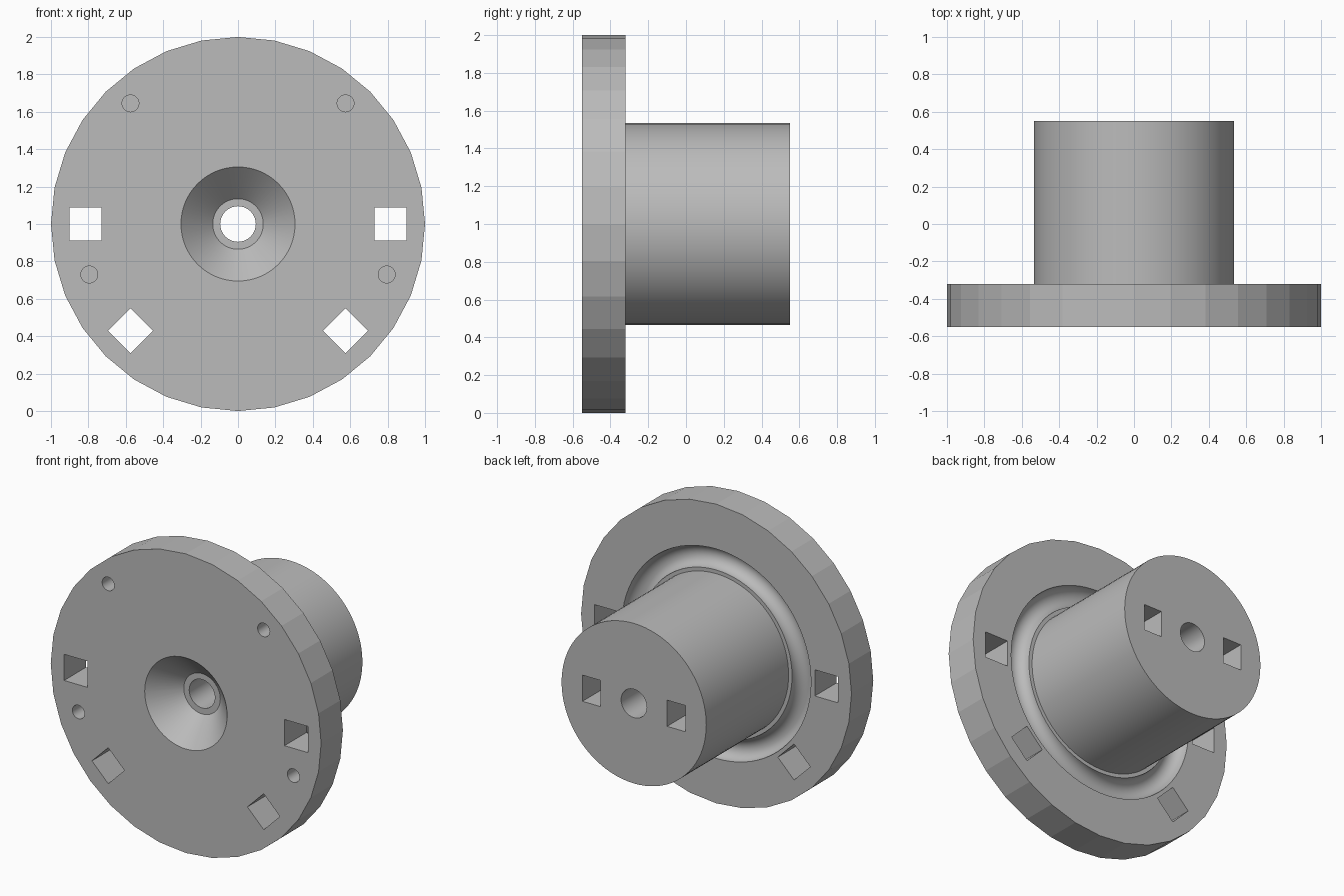
import bpy
from math import pi, radians

cube = bpy.data.objects.get("Cube")
if cube:
    bpy.data.objects.remove(cube)

FRONT, STEP, BACK = -0.55, -0.32, 0.55   # flange front, flange back, hub end
AXIS = 1.0                               # height of the shared axis
SPIN = (pi / 2, 0, 0)                    # turns a primitive's z axis along y

grey = bpy.data.materials.new("light_grey")
grey.use_nodes = True
colour = (0.5, 0.5, 0.5, 1)
grey.diffuse_color = colour
grey.node_tree.nodes["Principled BSDF"].inputs["Base Color"].default_value = colour


def named(name):
    ob = bpy.context.object
    ob.name = name
    return ob


def rod(name, r, y0, y1, x=0, z=AXIS, sides=64, r_end=None):
    """Round bar or cone along y, radius r at y0 and r_end at y1."""
    bpy.ops.mesh.primitive_cone_add(
        vertices=sides, radius1=r if r_end is None else r_end, radius2=r,
        depth=y1 - y0, location=(x, (y0 + y1) / 2, z), rotation=SPIN)
    return named(name)


def slot(name, x, z, width, height, y0, y1, turn=0):
    """Rectangular bar along y."""
    bpy.ops.mesh.primitive_cube_add(size=1, location=(x, (y0 + y1) / 2, z),
                                    rotation=(0, turn, 0))
    ob = named(name)
    ob.scale = (width, y1 - y0, height)
    return ob


def combine(body, tool, operation):
    mod = body.modifiers.new(tool.name, "BOOLEAN")
    mod.object, mod.operation, mod.solver = tool, operation, "EXACT"
    bpy.context.view_layer.objects.active = body
    bpy.ops.object.modifier_apply(modifier=mod.name)
    bpy.data.objects.remove(tool)


# Faceted flange with a smooth hub behind it
body = rod("flanged_hub", 1.0, FRONT, STEP, sides=32)
combine(body, rod("hub", 0.535, STEP - 0.1, BACK, sides=80), "UNION")

cutters = []

# Round groove around the hub on the flange's back
bpy.ops.mesh.primitive_torus_add(
    major_radius=0.63, minor_radius=0.07, major_segments=80, minor_segments=48,
    location=(0, STEP, AXIS), rotation=SPIN)
cutters.append(named("groove"))

# Countersink with a flat ledge, and the central bore
slope = 1.0
cutters.append(rod("countersink", 0.305 + 0.1 * slope, FRONT - 0.1, FRONT + 0.17,
                   r_end=0.135))
cutters[-1].data.transform(cutters[-1].matrix_world.inverted() @ cutters[-1].matrix_world)
cutters.append(rod("bore", 0.095, FRONT - 0.1, BACK + 0.1, sides=48))

for side in (-1, 1):
    # Square through-holes in the flange, the lower pair set diagonally
    cutters.append(slot("square_hole", side * 0.815, AXIS, 0.172, 0.175,
                        FRONT - 0.1, STEP + 0.1))
    cutters.append(slot("diagonal_hole", side * 0.575, 0.43, 0.17, 0.17,
                        FRONT - 0.1, STEP + 0.1, radians(45)))
    # Blind rectangular sockets in the hub's end
    cutters.append(slot("hub_socket", side * 0.313, AXIS, 0.135, 0.175,
                        BACK - 0.5, BACK + 0.1))
    # Small blind round holes in the flange's front
    for x, z in ((0.575, 1.645), (0.795, 0.73)):
        cutters.append(rod("pin_hole", 0.045, FRONT - 0.1, FRONT + 0.12,
                           side * x, z, sides=40))

for tool in cutters:
    combine(body, tool, "DIFFERENCE")

body.data.materials.clear()
body.data.materials.append(grey)
body.data.polygons.foreach_set("material_index", [0] * len(body.data.polygons))
bpy.ops.object.select_all(action="DESELECT")
body.select_set(True)
bpy.context.view_layer.objects.active = body
bpy.ops.object.shade_smooth_by_angle(angle=radians(10))
